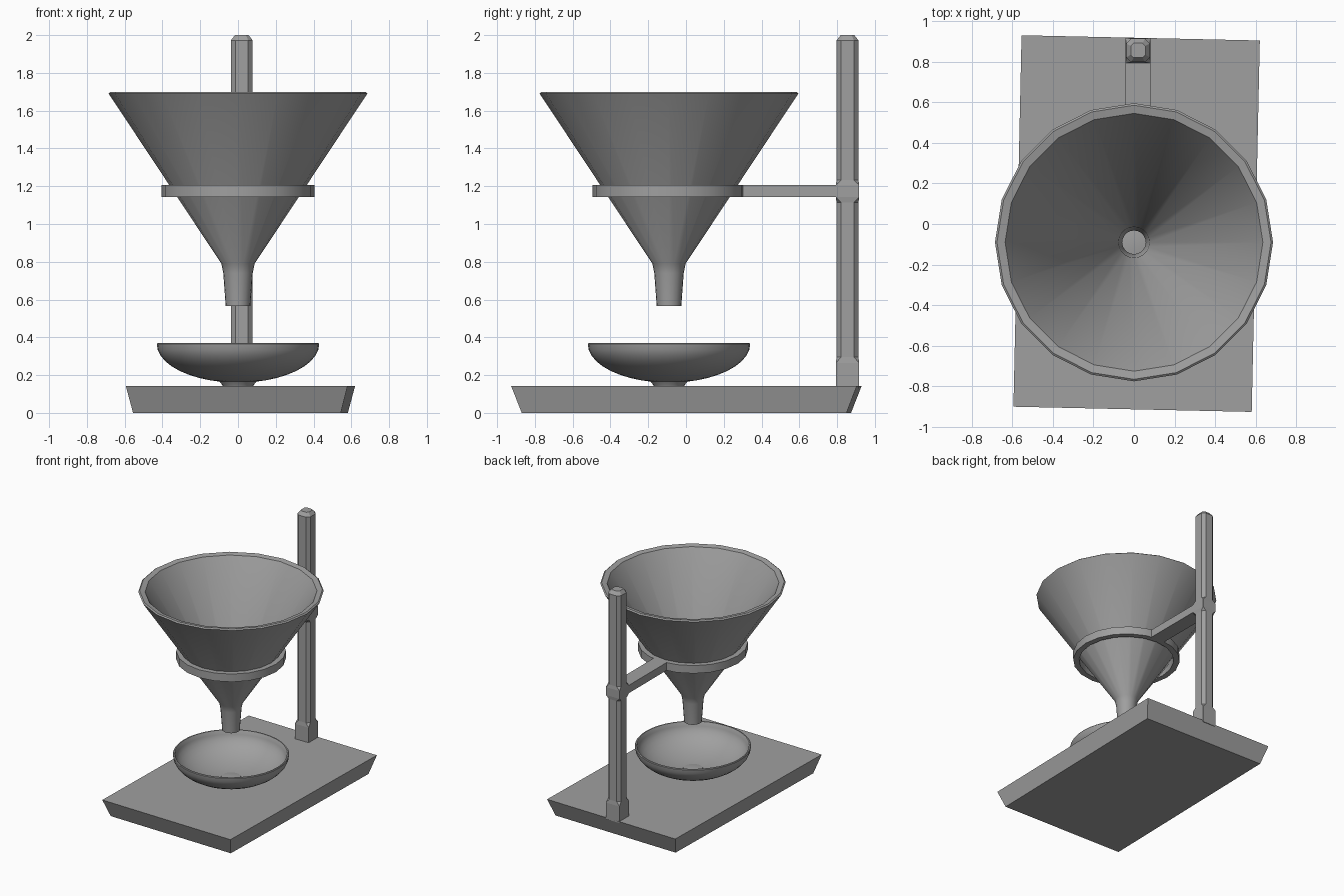
import bpy, bmesh
from math import sin, cos, tau, radians, pi

old = bpy.data.objects.get("Cube")
if old:
    bpy.data.objects.remove(old, do_unlink=True)

GREY = (0.35, 0.35, 0.35, 1)
mat = bpy.data.materials.new("plain grey")
mat.use_nodes = True
mat.diffuse_color = GREY
mat.node_tree.nodes["Principled BSDF"].inputs["Base Color"].default_value = GREY

AXIS_Y = -0.09          # funnel, ring and bowl share this upright axis
POLE = (0.02, 0.855)    # centre of the upright


def finish(name, bm, loc=(0, 0, 0), smooth=False):
    bmesh.ops.recalc_face_normals(bm, faces=bm.faces)
    mesh = bpy.data.meshes.new(name)
    bm.to_mesh(mesh)
    bm.free()
    mesh.materials.append(mat)
    ob = bpy.data.objects.new(name, mesh)
    ob.location = loc
    bpy.context.collection.objects.link(ob)
    if smooth:
        bpy.ops.object.select_all(action="DESELECT")
        ob.select_set(True)
        bpy.context.view_layer.objects.active = ob
        bpy.ops.object.shade_smooth_by_angle(angle=radians(30))
    return ob


def bridge(bm, a, b):
    n = len(a)
    for i in range(n):
        j = (i + 1) % n
        bm.faces.new((a[i], a[j], b[j], b[i]))


def loft(name, rings, loc=(0, 0, 0), capped=True, smooth=False):
    """Join rings of points in order; an uncapped loft closes on itself."""
    bm = bmesh.new()
    loops = [[bm.verts.new(p) for p in ring] for ring in rings]
    for a, b in zip(loops, loops[1:]):
        bridge(bm, a, b)
    if capped:
        bm.faces.new(loops[0])
        bm.faces.new(loops[-1])
    else:
        bridge(bm, loops[-1], loops[0])
    return finish(name, bm, loc, smooth)


def circle(r, z, sides):
    return [(r * sin(tau * i / sides), r * cos(tau * i / sides), z) for i in range(sides)]


def lathe(name, profile, sides, capped=False):
    return loft(name, [circle(r, z, sides) for r, z in profile],
                (0, AXIS_Y, 0), capped, smooth=True)


def rect(w, d, z):
    return [(-w, -d, z), (w, -d, z), (w, d, z), (-w, d, z)]


def chamfered(w, c, z):
    """Square section of half width w with its corners cut by c."""
    k = w - c
    return [(-k, -w, z), (k, -w, z), (w, -k, z), (w, k, z),
            (k, w, z), (-k, w, z), (-w, k, z), (-w, -k, z)]


# Base slab, tapered downwards and turned slightly
base = loft("base", [rect(0.55, 0.86, 0), rect(0.587, 0.915, 0.142)], (0.013, 0.002, 0))
base.rotation_euler.z = radians(-1.25)

# Upright: square blocks at the foot and arm joint, chamfered between
SQ, CUT = (0.062, 0.0005), (0.058, 0.024)
sections = [(SQ, 0.13), (SQ, 0.265), (CUT, 0.295), (CUT, 1.115), (SQ, 1.142),
            (SQ, 1.206), (CUT, 1.233), (CUT, 1.972), ((0.036, 0.014), 2.0)]
loft("upright", [chamfered(w, c, z) for (w, c), z in sections], (*POLE, 0))

# Arm reaching from the upright to the ring
bm = bmesh.new()
bmesh.ops.create_cube(bm, size=1)
bmesh.ops.scale(bm, vec=(0.122, 0.53, 0.064), verts=bm.verts)
finish("support_arm", bm, (POLE[0], 0.55, 1.174))

# Ring holding the funnel
lathe("support_ring", [(0.405, 1.142), (0.405, 1.206), (0.36, 1.206), (0.36, 1.142)], 20)

# Hollow funnel: outside upwards, over the rim, then inside downwards
lathe("funnel", [(0.065, 0.565), (0.078, 0.74), (0.088, 0.79), (0.68, 1.683),
                 (0.685, 1.692), (0.675, 1.7), (0.635, 1.692),
                 (0.076, 0.79), (0.058, 0.565)], 20)

# Shallow bowl, elliptical outside and inside
STEPS = 10


def bowl_arc(r, depth, start):
    out = []
    for i in range(STEPS + 1):
        a = start + (pi / 2 - start) * i / STEPS
        out.append((r * sin(a), 0.365 - depth * cos(a)))
    return out


outer = bowl_arc(0.43, 0.205, 0.04)
inner = bowl_arc(0.413, 0.188, 0.04)[::-1]
lathe("bowl", outer + [(0.426, 0.37), (0.417, 0.37)] + inner, 40, capped=True)

# Low foot under the bowl and raised boss inside it
lathe("bowl_foot", [(0.08, 0.14), (0.085, 0.15), (0.1, 0.168)], 24, capped=True)
lathe("bowl_boss", [(0.08, 0.172), (0.07, 0.184), (0.03, 0.189)], 24, capped=True)
